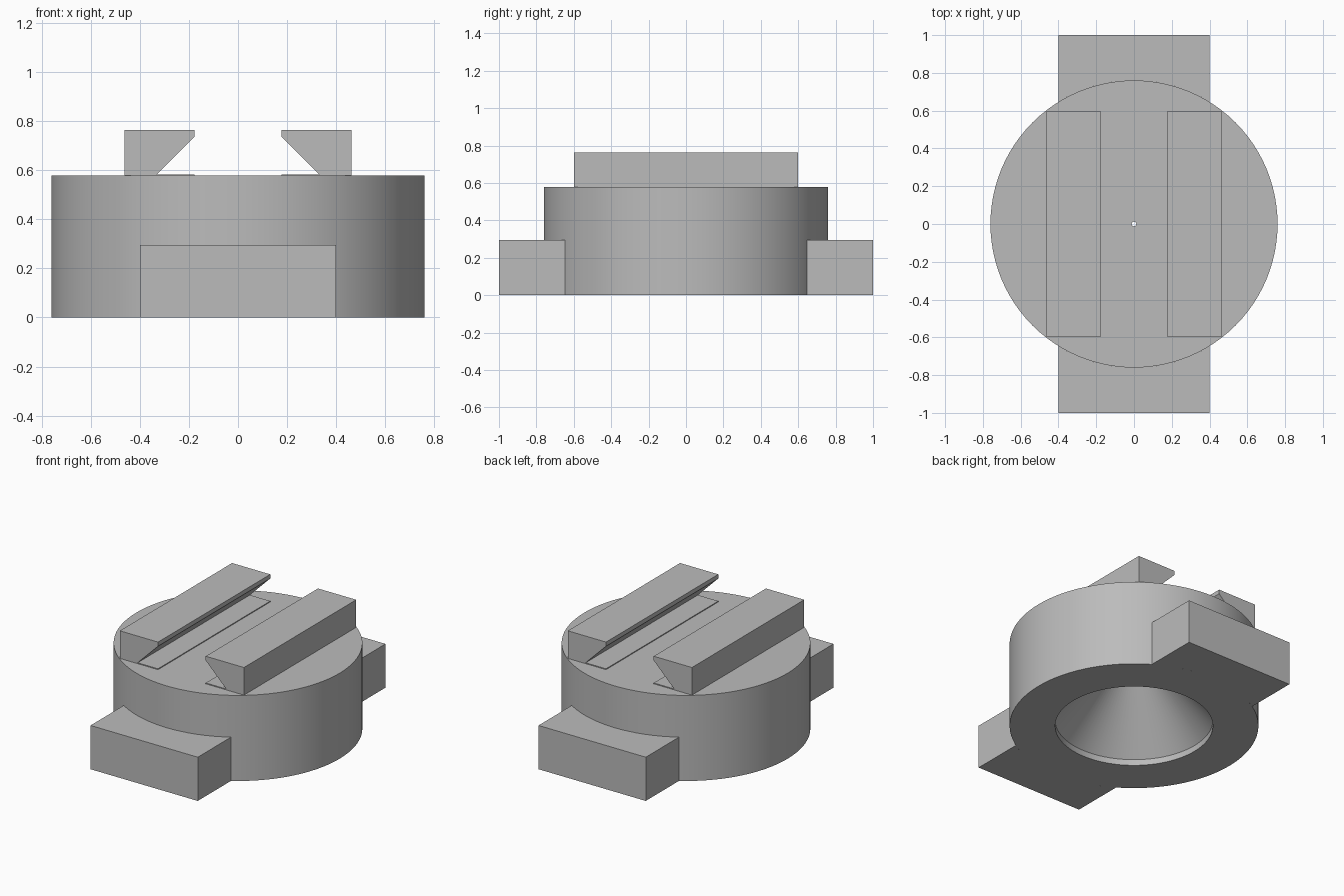
import bpy
import bmesh
from math import asin, cos, pi, sin
from mathutils import Matrix, Vector

if "Cube" in bpy.data.objects:
    bpy.data.objects.remove(bpy.data.objects["Cube"], do_unlink=True)

RADIUS, BODY_TOP = 0.76, 0.577
TAB_HALF, TAB_TOP = 0.4, 0.295
RAIL_HALF, RAIL_TOP = 0.598, 0.763

grey = bpy.data.materials.new("plain_grey")
grey.use_nodes = True
colour = (0.5, 0.5, 0.5, 1)
grey.diffuse_color = colour
grey.node_tree.nodes["Principled BSDF"].inputs["Base Color"].default_value = colour


def finish(name, bm):
    bmesh.ops.recalc_face_normals(bm, faces=bm.faces)
    mesh = bpy.data.meshes.new(name)
    bm.to_mesh(mesh)
    bm.free()
    obj = bpy.data.objects.new(name, mesh)
    bpy.context.collection.objects.link(obj)
    mesh.materials.append(grey)
    bpy.ops.object.select_all(action="DESELECT")
    obj.select_set(True)
    bpy.context.view_layer.objects.active = obj
    bpy.ops.object.shade_smooth_by_angle(angle=pi / 6)
    return obj


def prism(name, points, sweep, turn=0):
    """Extrude a flat outline along a vector, then turn it about z."""
    bm = bmesh.new()
    face = bm.faces.new([bm.verts.new(p) for p in points])
    moved = bmesh.ops.extrude_face_region(bm, geom=[face], use_keep_orig=True)["geom"]
    verts = [v for v in moved if isinstance(v, bmesh.types.BMVert)]
    bmesh.ops.translate(bm, verts=verts, vec=Vector(sweep))
    bmesh.ops.rotate(bm, verts=bm.verts, cent=(0, 0, 0), matrix=Matrix.Rotation(turn, 3, "Z"))
    return finish(name, bm)


# Round body with a short lip and a conical hollow narrowing to a pinhole
section = [(0.012, BODY_TOP), (RADIUS, BODY_TOP), (RADIUS, 0), (0.482, 0), (0.482, 0.04)]
bm = bmesh.new()
ring = [bm.verts.new((r, 0, z)) for r, z in section]
edges = [bm.edges.new((a, b)) for a, b in zip(ring, ring[1:] + ring[:1])]
bmesh.ops.spin(bm, geom=ring + edges, cent=(0, 0, 0), axis=(0, 0, 1),
               angle=2 * pi, steps=96, use_merge=False)
bmesh.ops.remove_doubles(bm, verts=bm.verts, dist=0.0001)
finish("round_body", bm)

# Tabs at front and back, hollowed to fit the round body
reach = asin(TAB_HALF / RADIUS)
arc = [reach - 2 * reach * i / 16 for i in range(17)]
outline = [(-TAB_HALF, -1, 0), (TAB_HALF, -1, 0)]
outline += [(RADIUS * sin(a), -RADIUS * cos(a), 0) for a in arc]
for name, turn in (("front_tab", 0), ("back_tab", pi)):
    prism(name, outline, (0, 0, TAB_TOP), turn)

# Dovetail rails, each with a thin foot strip under its overhang
rail = [(0.463, BODY_TOP), (0.463, RAIL_TOP), (0.178, RAIL_TOP), (0.178, 0.735),
        (0.33, 0.583), (0.178, 0.583), (0.178, BODY_TOP)]
outline = [(x, -RAIL_HALF, z) for x, z in rail]
for name, turn in (("left_rail", 0), ("right_rail", pi)):
    prism(name, outline, (0, 2 * RAIL_HALF, 0), turn)
